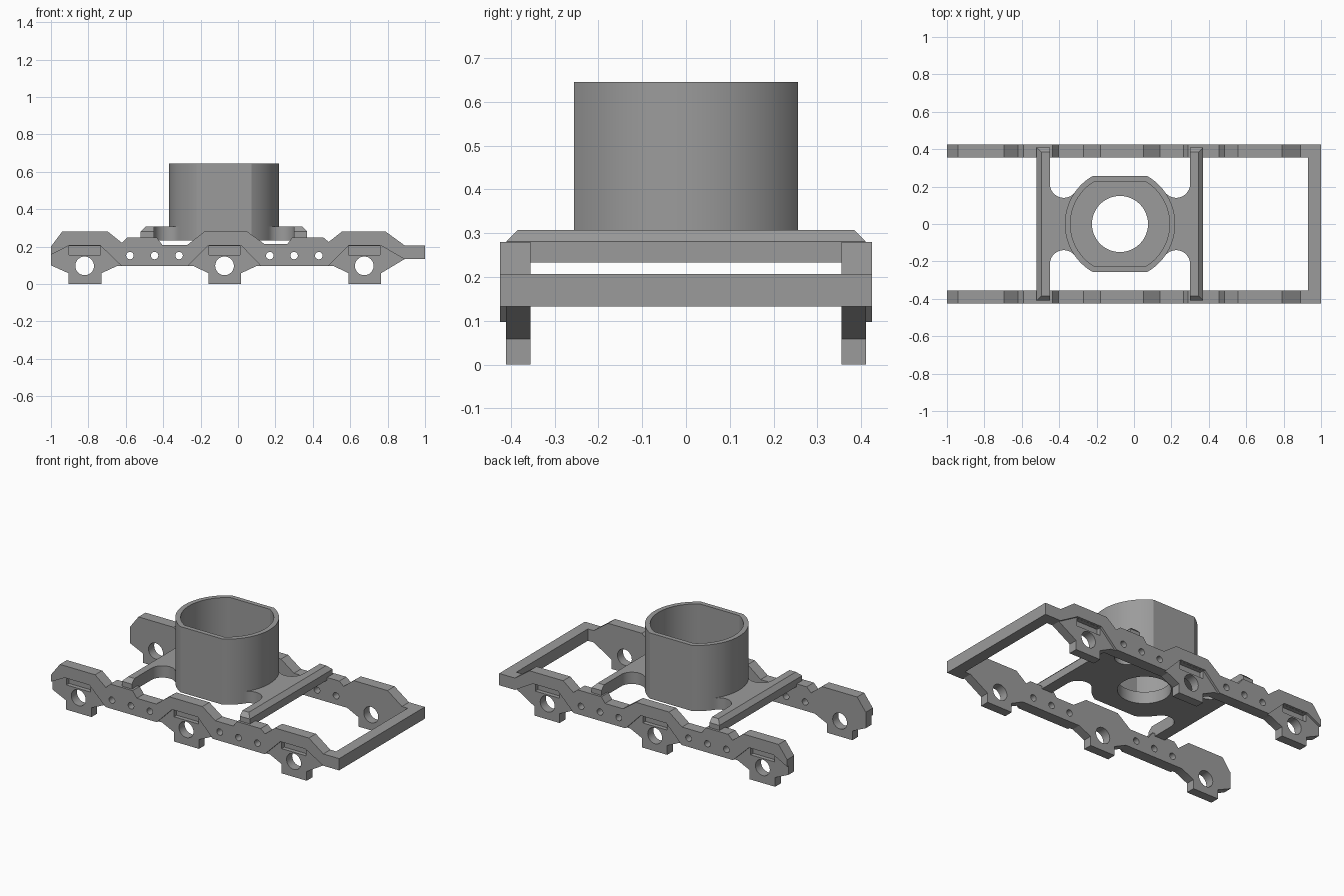
import bpy, bmesh, math

if "Cube" in bpy.data.objects:
    bpy.data.objects.remove(bpy.data.objects["Cube"])

grey = bpy.data.materials.new("plain grey")
grey.diffuse_color = (0.33, 0.33, 0.33, 1)
grey.use_nodes = True
grey.node_tree.nodes["Principled BSDF"].inputs["Base Color"].default_value = grey.diffuse_color
CX = -0.075                      # centre of the socket and bolster


def prism(name, loops, lo, hi, axis='Z'):
    """Extrude closed 2D loops; axis Z uses (x, y), axis Y uses (x, z)."""
    bm = bmesh.new()
    for pts in loops:
        if axis == 'Z':
            co, d = [(a, b, lo) for a, b in pts], (0, 0, hi - lo)
        else:
            co, d = [(a, lo, b) for a, b in pts], (0, hi - lo, 0)
        f = bm.faces.new([bm.verts.new(c) for c in co])
        ext = bmesh.ops.extrude_face_region(bm, geom=[f], use_keep_orig=True)
        verts = [g for g in ext['geom'] if isinstance(g, bmesh.types.BMVert)]
        bmesh.ops.translate(bm, vec=d, verts=verts)
    bmesh.ops.recalc_face_normals(bm, faces=bm.faces)
    me = bpy.data.meshes.new(name)
    bm.to_mesh(me)
    bm.free()
    ob = bpy.data.objects.new(name, me)
    bpy.context.collection.objects.link(ob)
    me.materials.append(grey)
    return ob


def cut(ob, cutter):
    m = ob.modifiers.new("cut", 'BOOLEAN')
    m.operation, m.solver, m.object = 'DIFFERENCE', 'EXACT', cutter
    cutter.hide_render = True
    cutter.hide_viewport = True


def finish(ob):
    """Apply the modifiers and smooth the round walls."""
    bpy.ops.object.select_all(action='DESELECT')
    ob.select_set(True)
    bpy.context.view_layer.objects.active = ob
    for m in list(ob.modifiers):
        bpy.ops.object.modifier_apply(modifier=m.name)
    bpy.ops.object.shade_smooth_by_angle(angle=math.radians(25))


def circle(x, y, r, n=32):
    return [(x + r * math.cos(2 * math.pi * i / n),
             y + r * math.sin(2 * math.pi * i / n)) for i in range(n)]


def rect(x0, x1, y0, y1):
    return [(x0, y0), (x1, y0), (x1, y1), (x0, y1)]


def arc(x, y, r, a0, a1, n):
    return [(x + r * math.cos(a0 + (a1 - a0) * i / n),
             y + r * math.sin(a0 + (a1 - a0) * i / n)) for i in range(n + 1)]


def four_way(q):
    """Mirror a first-quadrant outline into a closed loop around CX."""
    loop = q + [(-u, v) for u, v in reversed(q)]
    loop += [(-u, -v) for u, v in q] + [(u, -v) for u, v in reversed(q)]
    out = []
    for u, v in loop:
        p = (u + CX, v)
        if not out or math.dist(p, out[-1]) > 1e-5:
            out.append(p)
    if math.dist(out[0], out[-1]) < 1e-5:
        out.pop()
    return out


# Side frames: stepped profile with three axle lugs
top = [(-1, .20), (-.94, .28), (-.695, .28), (-.62, .22), (-.59, .25), (-.435, .25),
       (-.405, .21), (-.27, .21), (-.18, .28), (.05, .28), (.14, .215), (.265, .215),
       (.29, .25), (.455, .25), (.485, .225), (.555, .28), (.79, .28), (.89, .207), (1, .207)]
bottom = [(1, .133), (.89, .133), (.765, .058), (.765, 0), (.59, 0), (.59, .058), (.51, .097),
          (.10, .097), (.017, .058), (.017, 0), (-.157, 0), (-.157, .058), (-.24, .097),
          (-.645, .097), (-.73, .058), (-.73, 0), (-.907, 0), (-.907, .058), (-1, .10)]
frame = prism("side_frames", [top + bottom], -.425, -.355, 'Y')

# Shallow recess around each axle hub
recesses = [
    [(-1.05, -.05), (-1.05, .13), (-.905, .205), (-.735, .205), (-.62, .094), (-.62, -.05)],
    [(-.27, -.05), (-.27, .094), (-.16, .205), (.018, .205), (.125, .094), (.125, -.05)],
    [(.48, -.05), (.48, .094), (.592, .205), (.765, .205), (.89, .133), (.89, -.05)]]
cut(frame, prism("recess_cutter", recesses, -.5, -.411, 'Y'))

# Slots above the axles, axle holes and small bolt holes
axles = (-.82, -.072, .675)
cut(frame, prism("slot_cutter", [rect(x - .084, x + .084, .155, .204) for x in axles],
                 -.5, -.385, 'Y'))
cut(frame, prism("hole_cutter", [circle(x, .097, .05) for x in axles] +
                 [circle(x, .152, .02, 20) for x in (-.578, -.446, -.315, .17, .30, .432)],
                 -.5, -.3, 'Y'))
mir = frame.modifiers.new("mirror", 'MIRROR')
mir.use_axis = (False, True, False)
mir.use_mirror_merge = False
finish(frame)

# End beam joining the two frames
prism("end_beam", [rect(.93, 1, -.355, .355)], .133, .207)

# Bolster: two cross bars, rounded notches and a central hub
flat = math.asin(.256 / .295)
quad = [(.445, .41), (.375, .41)]
quad += arc(.30, .215, .075, 0, -math.radians(135), 16)
quad += arc(0, 0, .295, math.atan2(.162, .247), flat, 8)[1:]
bolster = prism("bolster", [four_way(quad)], .233, .307)
bm = bmesh.new()
bm.from_mesh(bolster.data)
ends = [e for e in bm.edges if all(abs(v.co.y) > .4 and v.co.z > .3 for v in e.verts)]
bmesh.ops.bevel(bm, geom=ends, offset=.026, segments=1, affect='EDGES')
bm.to_mesh(bolster.data)
bm.free()
cut(bolster, prism("pivot_cutter", [circle(CX, 0, .15, 48)], .1, .4))
finish(bolster)

# Socket: open round wall with two flattened sides
def socket_loop(r, half):
    return four_way(arc(0, 0, r, 0, math.asin(half / r), 18))


socket = prism("socket_wall", [socket_loop(.295, .256)], .307, .645)
cut(socket, prism("socket_cutter", [socket_loop(.265, .227)], .2, .8))
finish(socket)
